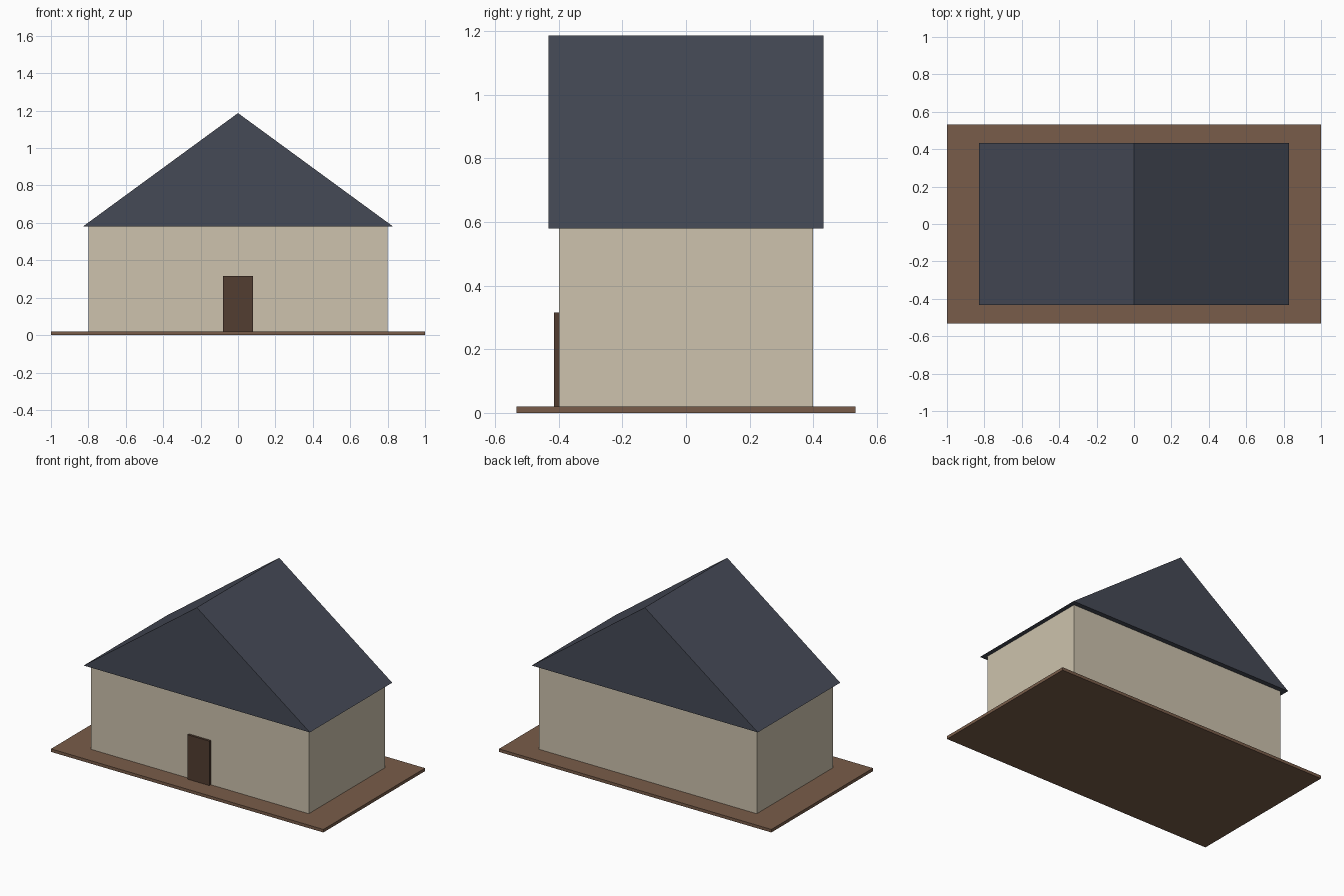
import bpy
import bmesh

default = bpy.data.objects.get("Cube")
if default:
    bpy.data.objects.remove(default, do_unlink=True)


def material(name, rgb):
    mat = bpy.data.materials.new(name)
    mat.use_nodes = True
    color = (*rgb, 1.0)
    mat.diffuse_color = color
    mat.node_tree.nodes["Principled BSDF"].inputs["Base Color"].default_value = color
    return mat


def extruded_profile(name, profile, y_front, y_back, mat):
    """Extrude an (x, z) outline from y_front to y_back as a closed solid."""
    bm = bmesh.new()
    face = bm.faces.new([bm.verts.new((x, y_front, z)) for x, z in profile])
    result = bmesh.ops.extrude_face_region(bm, geom=[face])
    moved = [v for v in result["geom"] if isinstance(v, bmesh.types.BMVert)]
    bmesh.ops.translate(bm, verts=moved, vec=(0, y_back - y_front, 0))
    bmesh.ops.recalc_face_normals(bm, faces=bm.faces)
    mesh = bpy.data.meshes.new(name)
    bm.to_mesh(mesh)
    bm.free()
    mesh.materials.append(mat)
    obj = bpy.data.objects.new(name, mesh)
    bpy.context.collection.objects.link(obj)
    return obj


def box(name, half_width, y_front, y_back, bottom, top, mat):
    outline = [(-half_width, bottom), (half_width, bottom),
               (half_width, top), (-half_width, top)]
    return extruded_profile(name, outline, y_front, y_back, mat)


earth = material("brown earth", (0.19, 0.108, 0.067))
plaster = material("beige plaster", (0.61, 0.543, 0.418))
slate = material("blue grey slate", (0.06, 0.068, 0.093))
wood = material("dark wood", (0.084, 0.047, 0.031))

BASE_TOP = 0.02
EAVES = 0.58

# Ground slab, walls and door
box("ground_slab", 1.0, -0.533, 0.533, 0.0, BASE_TOP, earth)
box("walls", 0.8, -0.4, 0.4, BASE_TOP, EAVES, plaster)
box("door", 0.08, -0.415, -0.4, BASE_TOP, 0.315, wood)

# Gable roof with the ridge running front to back
extruded_profile("roof", [(-0.83, EAVES), (0.83, EAVES), (0, 1.187)],
                 -0.432, 0.432, slate)
